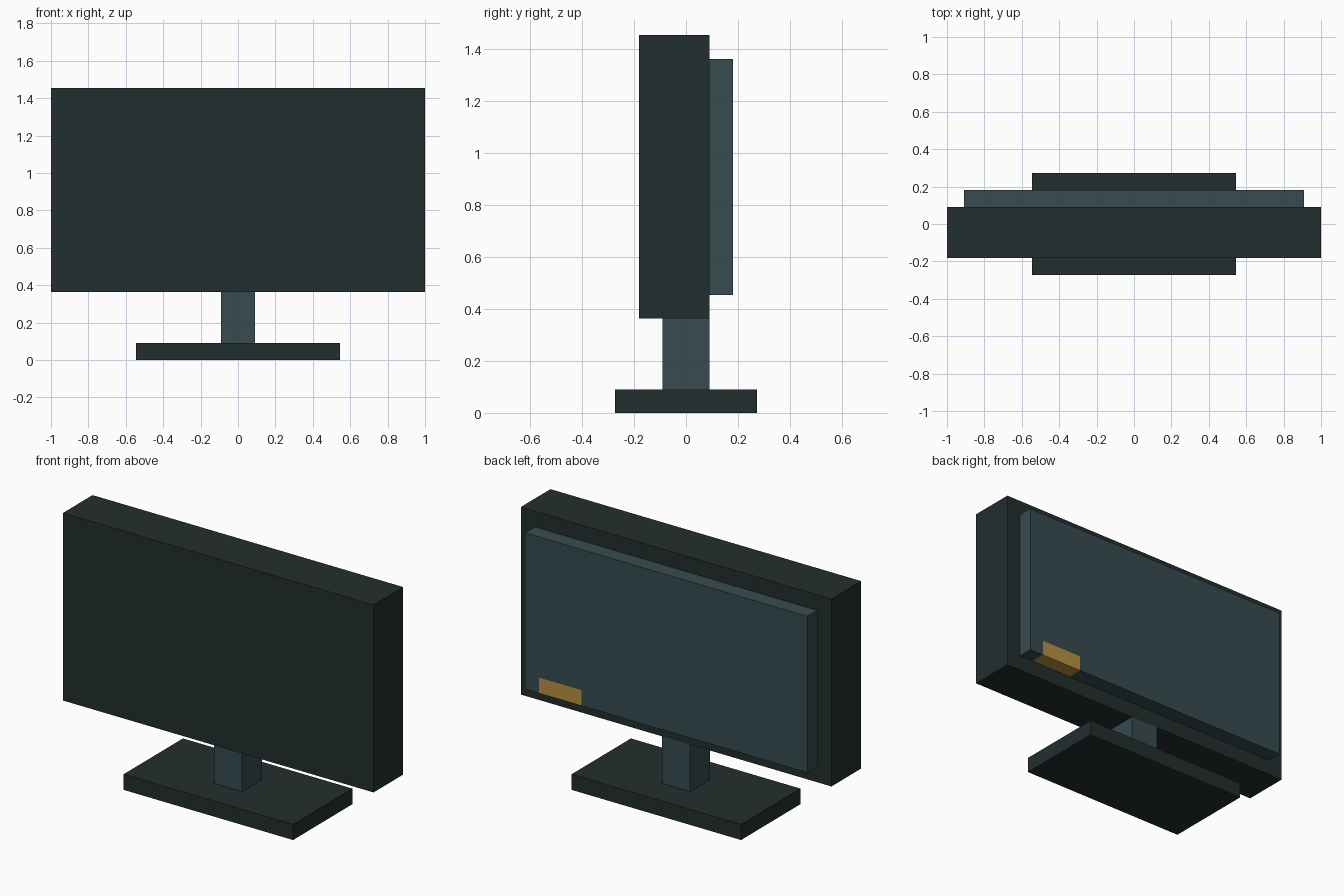
import bpy
import bmesh
from mathutils import Vector

cube = bpy.data.objects.get("Cube")
if cube:
    bpy.data.objects.remove(cube, do_unlink=True)

U = 1 / 11  # grid unit: the whole object is 22 units wide


def make_material(name, srgb):
    """Flat matte material from 0-255 sRGB values."""
    rgb = [((c / 255 + 0.055) / 1.055) ** 2.4 for c in srgb]
    mat = bpy.data.materials.new(name)
    mat.use_nodes = True
    mat.diffuse_color = (*rgb, 1)
    bsdf = mat.node_tree.nodes["Principled BSDF"]
    bsdf.inputs["Base Color"].default_value = (*rgb, 1)
    bsdf.inputs["Roughness"].default_value = 0.9
    return mat


dark = make_material("dark charcoal", (35, 46, 46))
slate = make_material("slate blue", (55, 75, 80))
amber = make_material("amber", (183, 144, 64))


def box(name, low, high, mat, cuts=()):
    """Box between two corners in units, with optional (axis, position) loop cuts."""
    low, high = Vector(low) * U, Vector(high) * U
    bm = bmesh.new()
    bmesh.ops.create_cube(bm, size=1)
    for v in bm.verts:
        v.co = (low + high) / 2 + v.co * (high - low)
    for axis, pos in cuts:
        normal = Vector((0, 0, 0))
        normal[axis] = 1
        bmesh.ops.bisect_plane(bm, geom=bm.verts[:] + bm.edges[:] + bm.faces[:],
                               plane_co=normal * pos * U, plane_no=normal)
    mesh = bpy.data.meshes.new(name)
    bm.to_mesh(mesh)
    bm.free()
    mesh.materials.append(mat)
    obj = bpy.data.objects.new(name, mesh)
    bpy.context.collection.objects.link(obj)
    return obj


# Stand
box("base", (-6, -3, 0), (6, 3, 1), dark)
box("neck", (-1, -1, 1), (1, 1, 4), slate)

# Display housing
box("screen_body", (-11, -2, 4), (11, 1, 16), dark)

# Rear panel, cut so the small port patch wraps its back and underside
panel = box("back_panel", (-10, 1, 5), (10, 2, 15), slate,
            cuts=[(0, 6), (0, 9), (2, 6)])
panel.data.materials.append(amber)
for face in panel.data.polygons:
    c = face.center / U
    if 6 < c.x < 9 and c.z < 6 and c.y > 1.1:
        face.material_index = 1
